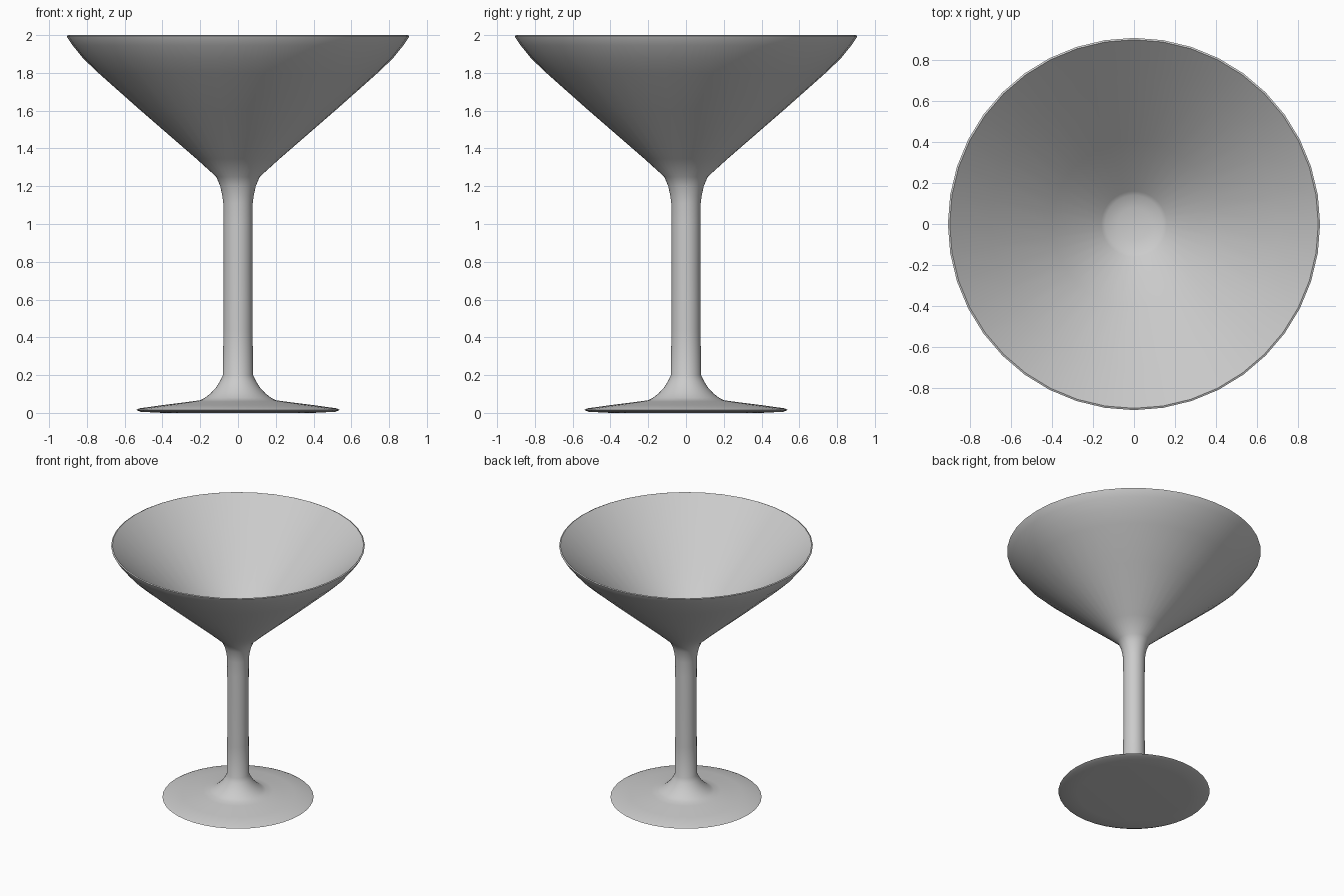
import bpy, bmesh, math

if "Cube" in bpy.data.objects:
    bpy.data.objects.remove(bpy.data.objects["Cube"])

SIDES = 40

# Half cross-section (radius, height): underside, foot, stem, outer bowl, rim, inner bowl
profile = [
    (0, 0), (0.40, 0), (0.515, 0.006), (0.54, 0.016), (0.522, 0.024), (0.40, 0.041),
    (0.25, 0.060), (0.20, 0.067), (0.175, 0.080), (0.145, 0.103), (0.115, 0.136),
    (0.095, 0.168), (0.08, 0.20), (0.077, 0.44), (0.076, 0.75), (0.077, 1.00),
    (0.078, 1.11), (0.083, 1.15), (0.094, 1.20), (0.115, 1.25), (0.22, 1.345),
    (0.52, 1.605), (0.74, 1.80), (0.82, 1.877), (0.875, 1.945), (0.905, 1.99),
    (0.907, 1.996), (0.898, 2.0), (0.885, 1.988), (0.70, 1.818),
    (0.40, 1.542), (0.16, 1.325), (0.14, 1.312), (0.08, 1.298), (0, 1.292),
]

# Lathe the profile into a closed glass
bm = bmesh.new()
verts = [bm.verts.new((r, 0, z)) for r, z in profile]
edges = [bm.edges.new(pair) for pair in zip(verts, verts[1:])]
bmesh.ops.spin(bm, geom=verts + edges, cent=(0, 0, 0), axis=(0, 0, 1),
               angle=2 * math.pi, steps=SIDES, use_duplicate=False)
bmesh.ops.remove_doubles(bm, verts=bm.verts, dist=0.0005)
bmesh.ops.recalc_face_normals(bm, faces=bm.faces)
mesh = bpy.data.meshes.new("cocktail_glass")
bm.to_mesh(mesh)
bm.free()
glass = bpy.data.objects.new("cocktail_glass", mesh)
bpy.context.collection.objects.link(glass)

# Smooth surfaces with crisp rim and foot edges
bpy.context.view_layer.objects.active = glass
glass.select_set(True)
bpy.ops.object.shade_smooth_by_angle(angle=math.radians(40))
